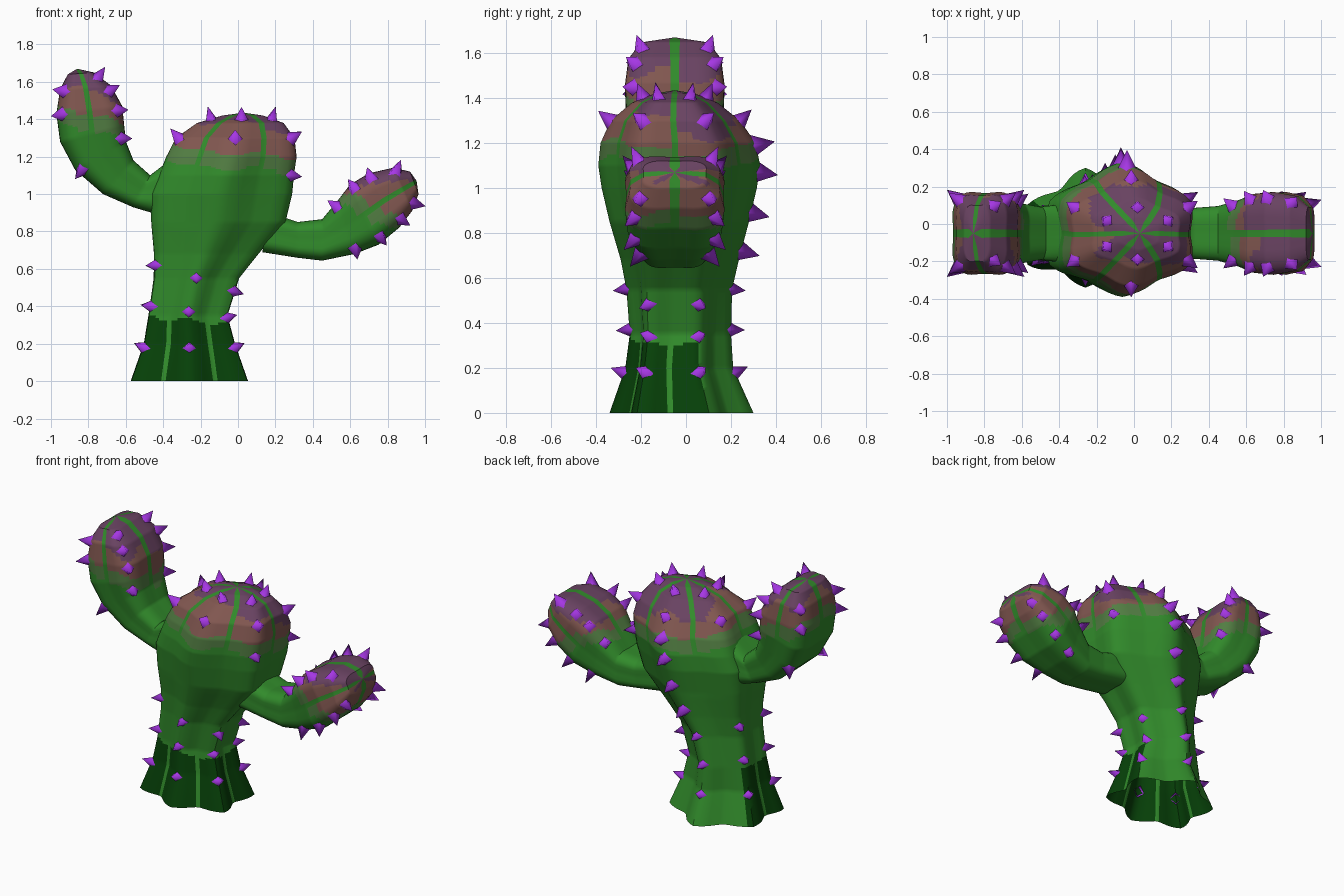
import bpy, bmesh, math
from mathutils import Vector, Matrix

if "Cube" in bpy.data.objects:
    bpy.data.objects.remove(bpy.data.objects["Cube"])

# Materials
def material(name, rgb):
    m = bpy.data.materials.new(name)
    m.diffuse_color = (*rgb, 1)
    m.use_nodes = True
    m.node_tree.nodes["Principled BSDF"].inputs["Base Color"].default_value = m.diffuse_color
    return m

MATS = [material("leaf_green", (.031, .258, .024)), material("dark_green", (.002, .052, .0025)),
        material("olive_green", (.084, .205, .055)), material("dusty_brown", (.22, .095, .08)),
        material("dull_purple", (.14, .055, .12)), material("violet", (.38, .038, .78))]
GREEN, DARK, OLIVE, BROWN, PURPLE, VIOLET = range(6)

def finish(bm, name, angle):
    me = bpy.data.meshes.new(name)
    bm.to_mesh(me)
    bm.free()
    for m in MATS:
        me.materials.append(m)
    ob = bpy.data.objects.new(name, me)
    bpy.context.collection.objects.link(ob)
    bpy.ops.object.select_all(action='DESELECT')
    ob.select_set(True)
    bpy.context.view_layer.objects.active = ob
    bpy.ops.object.shade_smooth_by_angle(angle=math.radians(angle))
    return ob

class Lobe:
    """Ribbed tube through sections of (centre, u, v); valleys at angle 0, ribs halfway between."""
    def __init__(self, sections, ribs, rib_r, valley_r, sharp, skew):
        self.s, self.n, self.rib_r, self.valley_r = sections, ribs, rib_r, valley_r
        self.sharp, self.skew = sharp, skew
        self.step = 2 * math.pi / ribs

    def section(self, t):
        i = min(int(t), len(self.s) - 2)
        return [a.lerp(b, t - i) for a, b in zip(self.s[i], self.s[i + 1])]

    def point(self, t, a):
        c, u, v = self.section(t)
        x = (a % self.step) / self.step
        k = .5 - .5 * math.cos(x * 2 * math.pi)
        k += (1 - abs(2 * x - 1) - k) * self.sharp
        low = self.valley_r(t)
        p = c + (u * math.cos(a) + v * math.sin(a)) * (low + (self.rib_r - low) * k)
        p.y -= self.skew(t) * math.cos(a) ** 2
        return p

    def angles(self, t):
        _, u, v = self.section(t)
        w = min(.017 / max((u.length + v.length) / 2, .001), self.step * .2)
        out = []
        for k in range(self.n):
            a, s = k * self.step, self.step
            out += [a - w, a + w] + [a + s * q for q in (.25, .33, .41, .5, .59, .67, .75)]
        return out

    def build(self, name, paint, sub=12):
        bm = bmesh.new()
        total = (len(self.s) - 1) * sub
        rows = []
        for j in range(total + 1):
            t = j / sub
            rows.append([(a, bm.verts.new(self.point(t, a))) for a in self.angles(t)])
        m = len(rows[0])
        for r0, r1 in zip(rows, rows[1:]):
            for i in range(m):
                k = (i + 1) % m
                f = bm.faces.new((r0[i][1], r0[k][1], r1[k][1], r1[i][1]))
                mid = (r0[i][0] + r0[k][0]) / 2 if k else r0[i][0] + self.step * .1
                f.material_index = paint(f.calc_center_median(), mid, i % 9 == 0)
        bmesh.ops.remove_doubles(bm, verts=bm.verts, dist=.0004)
        bmesh.ops.recalc_face_normals(bm, faces=bm.faces)
        return finish(bm, name, 40)

    def spine(self, bm, t, rib, size=1):
        a = (rib + .5) * self.step
        p = self.point(t, a)
        n = (self.point(t, a + .05) - self.point(t, a - .05)).cross(
            self.point(t + .05, a) - self.point(t - .05, a)).normalized()
        if n.dot(p - self.section(t)[0]) < 0:
            n = -n
        mat = Matrix.Translation(p + n * .023 * size) @ n.to_track_quat('Z', 'Y').to_matrix().to_4x4()
        bmesh.ops.create_cone(bm, cap_ends=False, segments=4, radius1=.044 * size, radius2=0,
                              depth=.09 * size, matrix=mat)

# Banded colouring of the tips
def bands(m, a, limits):
    m += .018 * math.sin(3 * a + 1) + .012 * math.sin(7 * a)
    lo, mid, hi = limits
    hi += .03 * math.sin(4 * a + 2)
    return PURPLE if m > hi else BROWN if m > mid else OLIVE if m > lo else GREEN

def paint_body(p, a, stripe):
    if stripe:
        return GREEN
    if p.z < .5:
        back = math.radians(32) < a % (2 * math.pi) < math.radians(145)
        arch = abs(math.sin(a * 3)) ** .6
        return DARK if not back and p.z < .285 + .05 * arch - .09 * (p.x + .26) else GREEN
    side = max(0, math.cos(a - .5))
    return bands(p.z + .13 * p.x + .05 * p.y, a, (1.12, 1.205, 1.345 - .15 * p.y - .05 * side))

def paint_left(p, a, stripe):
    return GREEN if stripe else bands(p.z + .33 * p.x, a, (1.08, 1.165, 1.29))

def paint_right(p, a, stripe):
    return GREEN if stripe else bands(p.z + .35 * p.x, a, (1.12, 1.195, 1.06 + .35 * p.x))

# Trunk: z, x range, y range
trunk = [(0, -.57, .05, -.34, .30), (.2, -.5, -.02, -.27, .21), (.35, -.475, -.06, -.25, .2),
         (.55, -.445, 0, -.265, .205), (.68, -.44, .1, -.29, .235), (.85, -.45, .24, -.34, .28),
         (1, -.45, .275, -.375, .315), (1.1, -.41, .285, -.39, .33), (1.2, -.37, .3, -.38, .31),
         (1.3, -.32, .29, -.335, .24), (1.38, -.21, .235, -.24, .14), (1.42, -.08, .13, -.14, .04),
         (1.435, .03, .03, -.05, -.05)]
body = Lobe([(Vector(((a + b) / 2, (c + d) / 2, z)), Vector(((b - a) / 1.732, 0, 0)),
              Vector((0, (d - c) / 2, 0))) for z, a, b, c, d in trunk],
            6, 1, lambda t: min(.76 + .022 * t, .865), .7, lambda t: max(0, .05 - .0045 * t))
body.build("trunk", paint_body)

# Arms: outer point (x, z), inner point (x, z), half depth
def arm(rows):
    out = []
    for x0, z0, x1, z1, h in rows:
        a, b = Vector((x0, -.05, z0)), Vector((x1, -.05, z1))
        out.append(((a + b) / 2, (b - a) / 2, Vector((0, h, 0))))
    return Lobe(out, 4, 1.2, lambda t: .98, 0, lambda t: 0)

left = arm([(-.39, .88, -.34, 1.2, .16), (-.56, .93, -.47, 1.10, .14), (-.72, 1.0, -.56, 1.18, .16),
            (-.87, 1.13, -.6, 1.28, .19), (-.95, 1.28, -.61, 1.37, .215), (-.97, 1.43, -.62, 1.47, .22),
            (-.95, 1.56, -.68, 1.58, .205), (-.91, 1.64, -.77, 1.65, .15), (-.86, 1.67, -.86, 1.67, 0)])
right = arm([(.13, .69, .17, .9, .14), (.32, .66, .32, .85, .135), (.45, .645, .45, .865, .145),
             (.62, .68, .53, .96, .175), (.75, .73, .60, 1.05, .21), (.86, .82, .70, 1.11, .22),
             (.93, .91, .83, 1.14, .2), (.965, 1.0, .92, 1.12, .14), (.955, 1.07, .955, 1.07, 0)])
left.build("left_arm", paint_left)
right.build("right_arm", paint_right)

# Spines along the ribs
def trunk_t(z):
    i = max(k for k in range(len(trunk) - 1) if trunk[k][0] <= z)
    return i + (z - trunk[i][0]) / (trunk[i + 1][0] - trunk[i][0])

bm = bmesh.new()
for rib in range(6):
    lean = -math.cos((rib + .5) * body.step)
    for z in (.18, .37 + .035 * lean, .55 + .08 * lean):
        body.spine(bm, trunk_t(z), rib, .9)
    for z in (1.3, 1.4):
        body.spine(bm, trunk_t(z), rib, 1.05)
for z in (.72, .89, 1.07, 1.19):
    body.spine(bm, trunk_t(z), 1, 1.25)
for rib in (0, 5):
    body.spine(bm, trunk_t(1.1), rib)
for rib in range(4):
    inner = rib in (0, 3)
    for t in (3.3, 4.8, 5.75, 6.6) if inner else (2.9, 4.95, 5.9):
        left.spine(bm, t, rib, 1.1)
    for t in (2.9, 4.1, 5, 6.1) if inner else (3.1, 4.2, 5.3, 6.3):
        right.spine(bm, t, rib, 1.1)
for f in bm.faces:
    f.material_index = VIOLET
finish(bm, "spines", 180)
